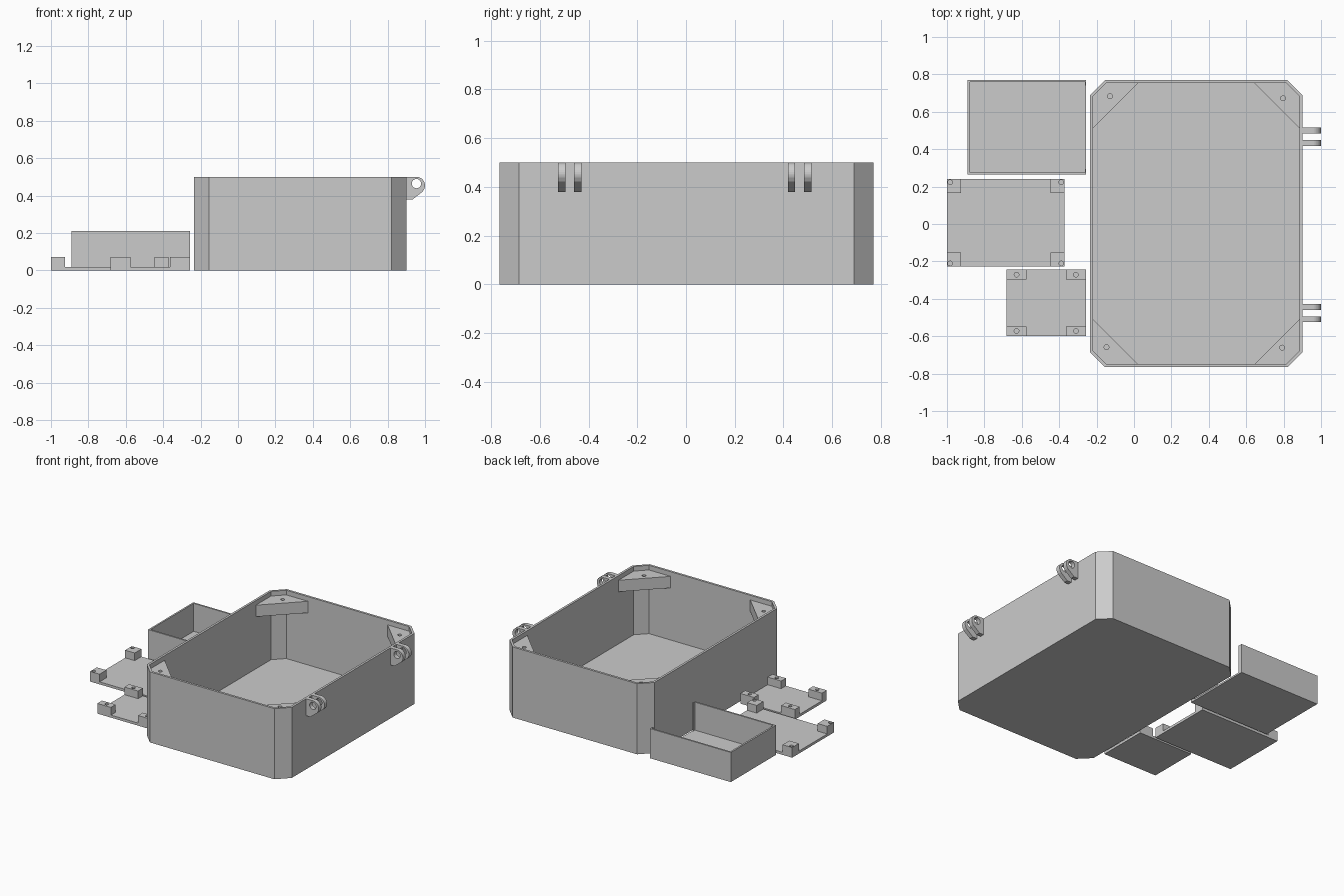
import bpy, bmesh, math

if "Cube" in bpy.data.objects:
    bpy.data.objects.remove(bpy.data.objects["Cube"])

grey = bpy.data.materials.new("light grey plastic")
grey.diffuse_color = (0.6, 0.6, 0.6, 1)
grey.use_nodes = True
grey.node_tree.nodes["Principled BSDF"].inputs["Base Color"].default_value = grey.diffuse_color


def rect(x0, y0, x1, y1):
    return [(x0, y0), (x1, y0), (x1, y1), (x0, y1)]


def circle(x, y, r, n=20):
    return [(x + r * math.cos(2 * math.pi * i / n), y + r * math.sin(2 * math.pi * i / n)) for i in range(n)]


def chamfered(cx, cy, hx, hy, c):
    pts = [(hx - c, -hy), (hx, -hy + c), (hx, hy - c), (hx - c, hy),
           (-hx + c, hy), (-hx, hy - c), (-hx, -hy + c), (-hx + c, -hy)]
    return [(cx + x, cy + y) for x, y in pts]


def plate(name, loops, base, height, upright=False):
    """Extrude an outline (inner loops become holes); upright outlines lie in x-z and extrude along y."""
    cu = bpy.data.curves.new(name, 'CURVE')
    cu.dimensions = '2D'
    cu.fill_mode = 'BOTH'
    cu.extrude = height / 2
    for loop in loops:
        sp = cu.splines.new('POLY')
        sp.points.add(len(loop) - 1)
        for p, (x, y) in zip(sp.points, loop):
            p.co = (x, y, 0, 1)
        sp.use_cyclic_u = True
    tmp = bpy.data.objects.new(name + "_outline", cu)
    bpy.context.collection.objects.link(tmp)
    dg = bpy.context.evaluated_depsgraph_get()
    me = bpy.data.meshes.new_from_object(tmp.evaluated_get(dg))
    bpy.data.objects.remove(tmp)
    bm = bmesh.new()
    bm.from_mesh(me)
    bmesh.ops.remove_doubles(bm, verts=bm.verts, dist=1e-4)
    for v in bm.verts:
        x, y, z = v.co
        z += base + height / 2
        v.co = (x, z, y) if upright else (x, y, z)
    bmesh.ops.recalc_face_normals(bm, faces=bm.faces)
    for f in bm.faces:
        f.smooth = False
    bm.to_mesh(me)
    bm.free()
    me.materials.clear()
    me.materials.append(grey)
    ob = bpy.data.objects.new(name, me)
    bpy.context.collection.objects.link(ob)
    return ob


# Main enclosure: chamfered wall and floor
CX, CY, HX, HY, CH, T = 0.333, 0.002, 0.568, 0.767, 0.08, 0.016
IX, IY, IC = HX - T, HY - T, CH - T * 0.586
inner = chamfered(CX, CY, IX, IY, IC)
plate("enclosure_wall", [chamfered(CX, CY, HX, HY, CH), inner], 0, 0.5)
plate("enclosure_floor", [inner], 0, T)

# Corner screw brackets just below the rim
LEG = 0.24
for sx, sy, hole in ((-1, 1, (-0.128, 0.683)), (1, 1, (0.797, 0.672)),
                     (-1, -1, (-0.147, -0.659)), (1, -1, (0.792, -0.661))):
    pts = [(IX - LEG, IY), (IX - IC, IY), (IX, IY - IC), (IX, IY - LEG)]
    pts = [(CX + sx * x, CY + sy * y) for x, y in pts]
    plate("corner_bracket", [pts, circle(*hole, 0.013)], 0.385, 0.082)

# Hinge lugs in two pairs
arc = [(0.954 + 0.046 * math.cos(math.radians(a)), 0.454 + 0.046 * math.sin(math.radians(a)))
       for a in range(-20, 91, 10)]
lug = [(0.9, 0.38), (0.935, 0.38), (0.988, 0.422)] + arc + [(0.9, 0.5)]
for y in (-0.525, -0.459, 0.418, 0.485):
    plate("hinge_lug", [lug, circle(0.954, 0.464, 0.025, 24)], y, 0.03, upright=True)

# Small tray, open towards the enclosure with a narrow lip at each end
X0, X1, Y0, Y1, W = -0.89, -0.256, 0.264, 0.77, 0.012
LIP, LT = 0.03, 0.007
plate("tray_floor", [rect(X0 + W, Y0 + W, X1, Y1 - W)], 0, W)
plate("tray_wall", [[(X1, Y0), (X1, Y0 + LIP), (X1 - LT, Y0 + LIP), (X1 - LT, Y0 + W),
                     (X0 + W, Y0 + W), (X0 + W, Y1 - W), (X1 - LT, Y1 - W),
                     (X1 - LT, Y1 - LIP), (X1, Y1 - LIP), (X1, Y1), (X0, Y1), (X0, Y0)]], 0, 0.21)


# Mounting plates with four drilled corner posts each
def mount(name, x0, y0, x1, y1, pw, pd, hx, hy):
    plate(name + "_plate", [rect(x0, y0, x1, y1)], 0, 0.018)
    for right in (0, 1):
        for back in (0, 1):
            px = x1 - pw if right else x0
            py = y1 - pd if back else y0
            cx = x1 - hx if right else x0 + hx
            cy = y1 - hy if back else y0 + hy
            plate(name + "_post", [rect(px, py, px + pw, py + pd), circle(cx, cy, 0.0125)], 0.018, 0.054)


mount("large_mount", -1.0, -0.228, -0.372, 0.24, 0.075, 0.075, 0.017, 0.017)
mount("small_mount", -0.683, -0.6, -0.256, -0.243, 0.107, 0.053, 0.055, 0.028)
